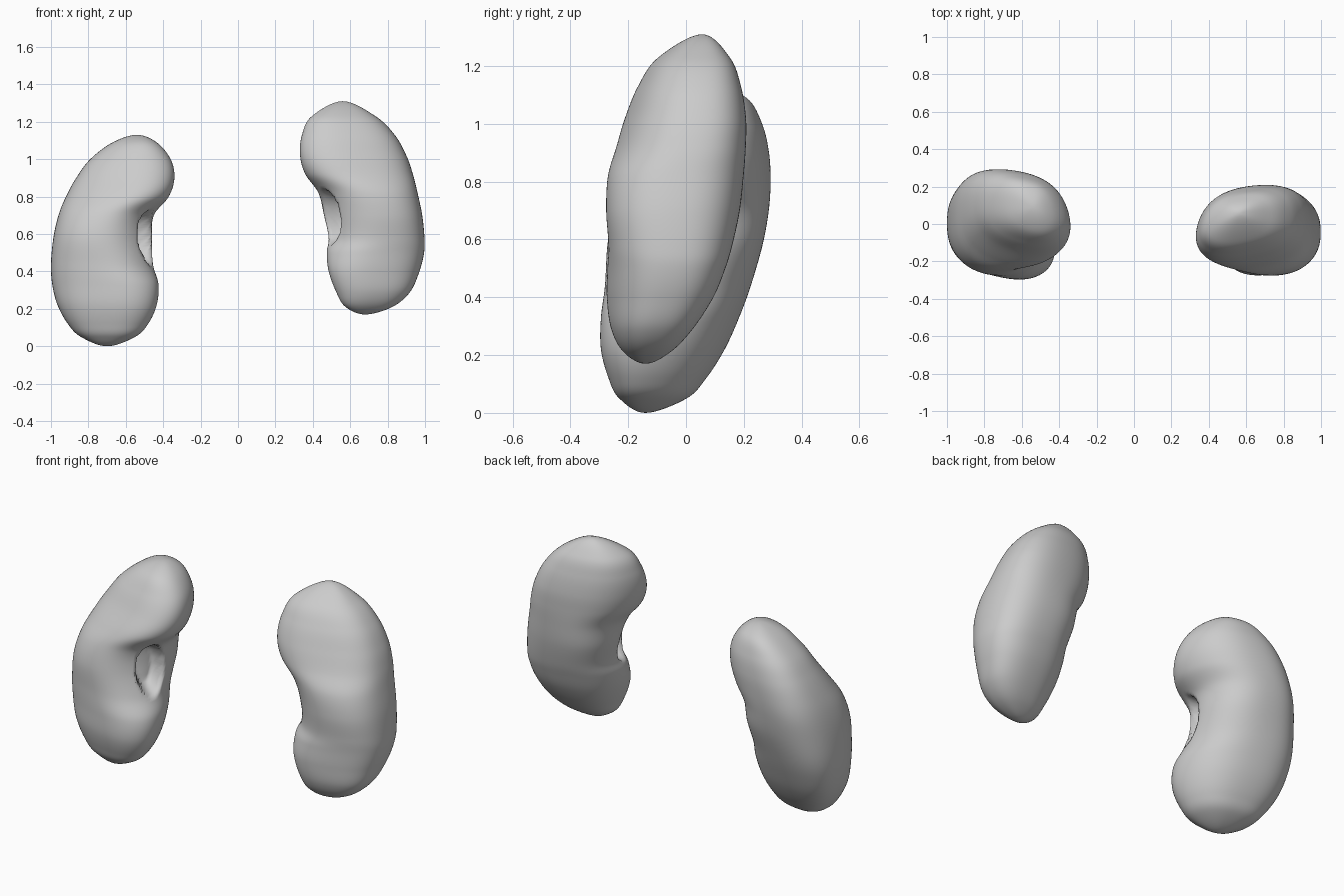
import bpy
import bmesh
from math import atan2, cos, sin, sqrt, tau
from mathutils import Vector

SIDES = 112
STEPS = 8
FULLNESS = 0.07

cube = bpy.data.objects.get("Cube")
if cube:
    bpy.data.objects.remove(cube, do_unlink=True)

# One plain grey for both organs
grey = bpy.data.materials.new("plain grey")
grey.use_nodes = True
colour = (0.6, 0.6, 0.6, 1)
grey.diffuse_color = colour
shader = next(n for n in grey.node_tree.nodes if n.type == "BSDF_PRINCIPLED")
shader.inputs["Base Color"].default_value = colour
shader.inputs["Roughness"].default_value = 0.6


def spline(a, b, c, d, t):
    """Smooth blend between sections b and c."""
    return [0.5 * (2 * q + (r - p) * t + (2 * p - 5 * q + 4 * r - s) * t * t
                   + (3 * q - p - 3 * r + s) * t ** 3)
            for p, q, r, s in zip(a, b, c, d)]


def flip(section):
    """Reflected section, so that the surface rounds over its pole."""
    z, x_low, x_high, y_low, y_high, skew = section
    return (z, x_high, x_low, y_high, y_low, skew)


def smooth_sections(sections):
    padded = [flip(sections[1])] + sections + [flip(sections[-2])]
    result = []
    for i in range(len(sections) - 1):
        for step in range(STEPS):
            result.append(spline(*padded[i:i + 4], step / STEPS))
    return result[1:]


def ring_points(section, outer_slant, facing):
    """Slanted, slightly squared ellipse, with more slant on the notch side."""
    z, x_low, x_high, y_low, y_high, inner_skew = section
    centre = Vector(((x_low + x_high) / 2, (y_low + y_high) / 2, z))
    rx, ry = (x_high - x_low) / 2, (y_high - y_low) / 2
    notch = atan2(facing[1], facing[0])
    outer_skew = outer_slant + 0.3 * inner_skew
    for i in range(SIDES):
        a = tau * i / SIDES
        inner = (0.5 + 0.5 * cos(a - notch)) ** 2
        skew = outer_skew + (inner_skew - outer_skew) * inner
        across = sqrt(1 - skew * skew)
        full = 1 + FULLNESS * (1 - inner) * sin(2 * a) ** 2
        yield centre + full * Vector(
            (rx * cos(a), ry * (skew * cos(a) + across * sin(a)), 0))


def press_hollow(verts, centre, facing, half_width, half_height, depth):
    """Press a steep-walled oval pocket into the notch."""
    centre, facing = Vector(centre), Vector(facing).normalized()
    side = facing.cross(Vector((0, 0, 1)))
    for v in verts:
        rel = v.co - centre
        if rel.dot(facing) < -0.15:
            continue
        q = (rel.dot(side) / half_width) ** 2 + (rel.z / half_height) ** 2
        if q < 1:
            f = min(1, 1.7 * (1 - q))
            v.co -= facing * depth * f * f * (3 - 2 * f)


def pole(section):
    z, x_low, x_high, y_low, y_high, _ = section
    return ((x_low + x_high) / 2, (y_low + y_high) / 2, z)


def make_kidney(name, sections, outer_slant, hollow_centre, hollow_facing):
    bm = bmesh.new()
    rings = [[bm.verts.new(p) for p in ring_points(s, outer_slant, hollow_facing)]
             for s in smooth_sections(sections)]
    bottom = bm.verts.new(pole(sections[0]))
    top = bm.verts.new(pole(sections[-1]))
    for i in range(SIDES):
        j = (i + 1) % SIDES
        bm.faces.new((bottom, rings[0][j], rings[0][i]))
        bm.faces.new((top, rings[-1][i], rings[-1][j]))
        for low, high in zip(rings, rings[1:]):
            bm.faces.new((low[i], low[j], high[j], high[i]))
    press_hollow(bm.verts, hollow_centre, hollow_facing, 0.085, 0.155, 0.1)
    bmesh.ops.recalc_face_normals(bm, faces=bm.faces)
    for face in bm.faces:
        face.smooth = True
    mesh = bpy.data.meshes.new(name)
    bm.to_mesh(mesh)
    bm.free()
    mesh.materials.append(grey)
    obj = bpy.data.objects.new(name, mesh)
    bpy.context.collection.objects.link(obj)


# Sections: height, x bounds, y bounds, slant on the notch side
right_sections = [
    (0, -.70, -.70, -.14, -.14, -.35),
    (.05, -.84, -.55, -.23, 0, -.35),
    (.12, -.91, -.48, -.267, .067, -.35),
    (.22, -.965, -.435, -.293, .13, -.35),
    (.33, -.993, -.425, -.293, .18, -.3),
    (.44, -1, -.455, -.28, .222, -.12),
    (.58, -.987, -.46, -.272, .264, .08),
    (.7, -.96, -.45, -.25, .285, 0),
    (.8, -.92, -.37, -.22, .289, -.25),
    (.9, -.865, -.34, -.165, .283, -.35),
    (1, -.79, -.36, -.108, .26, -.35),
    (1.09, -.67, -.435, -.035, .207, -.35),
    (1.13, -.54, -.54, .09, .09, -.35),
]
left_sections = [
    (.17, .68, .68, -.14, -.14, .3),
    (.21, .575, .825, -.215, -.055, .3),
    (.29, .525, .92, -.258, .022, .3),
    (.4, .485, .97, -.273, .093, .3),
    (.5, .475, .995, -.271, .135, .18),
    (.58, .485, .997, -.268, .16, 0),
    (.7, .46, .985, -.276, .186, -.1),
    (.82, .43, .96, -.27, .199, 0),
    (.92, .36, .935, -.24, .205, .25),
    (1.02, .332, .9, -.21, .205, .35),
    (1.13, .342, .838, -.165, .188, .35),
    (1.23, .395, .735, -.095, .15, .35),
    (1.31, .56, .56, .055, .055, .35),
]

make_kidney("right_kidney", right_sections, -.1, (-.5, -.1, .58), (.87, -.5, 0))
make_kidney("left_kidney", left_sections, .05, (.5, -.13, .69), (-.87, -.5, 0))
